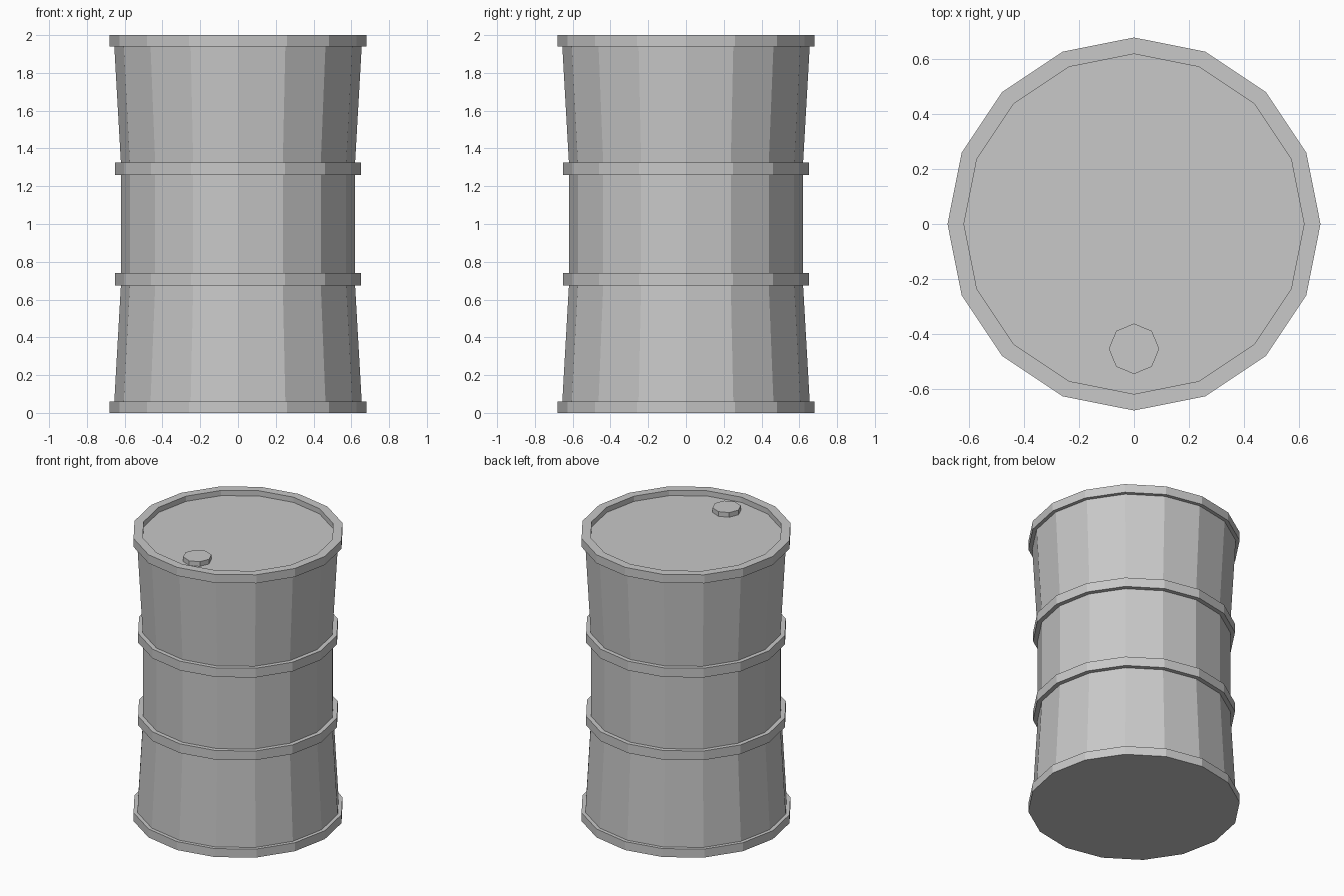
import bpy
import bmesh
from math import cos, sin, tau

if "Cube" in bpy.data.objects:
    bpy.data.objects.remove(bpy.data.objects["Cube"], do_unlink=True)

GREY = 0.58
steel = bpy.data.materials.new("grey_steel")
steel.use_nodes = True
steel.diffuse_color = (GREY, GREY, GREY, 1)
steel.node_tree.nodes["Principled BSDF"].inputs["Base Color"].default_value = (GREY, GREY, GREY, 1)


def lathe(name, profile, sides, centre=(0, 0)):
    """Spin a (radius, height) profile into a closed, flat-shaded solid."""
    bm = bmesh.new()
    rings = []
    for r, z in profile:
        rings.append([bm.verts.new((centre[0] + r * cos(tau * i / sides),
                                    centre[1] + r * sin(tau * i / sides), z))
                      for i in range(sides)])
    for low, high in zip(rings, rings[1:]):
        for i in range(sides):
            j = (i + 1) % sides
            bm.faces.new((low[i], low[j], high[j], high[i]))
    bm.faces.new(rings[0][::-1])
    bm.faces.new(rings[-1])
    bmesh.ops.recalc_face_normals(bm, faces=bm.faces)
    mesh = bpy.data.meshes.new(name)
    bm.to_mesh(mesh)
    bm.free()
    mesh.materials.append(steel)
    obj = bpy.data.objects.new(name, mesh)
    bpy.context.collection.objects.link(obj)
    return obj


RIM, HOOP, WAIST, FLARE, LID = 0.68, 0.65, 0.62, 0.655, 0.62

# Lower half of the wall: bottom rim, flared wall, hoop, waist
lower = [(RIM, 0), (RIM, 0.06), (FLARE, 0.06),
         (WAIST, 0.675), (HOOP, 0.675), (HOOP, 0.74), (WAIST, 0.74)]
# Upper half mirrors it, then the rim folds down to the sunken lid
upper = [(r, 2 - z) for r, z in reversed(lower)]
lathe("barrel", lower + upper + [(LID, 2), (LID, 1.963)], 16)

# Bung cap on the lid
lathe("bung_cap", [(0.092, 1.96), (0.092, 1.996)], 8, (0, -0.455))
